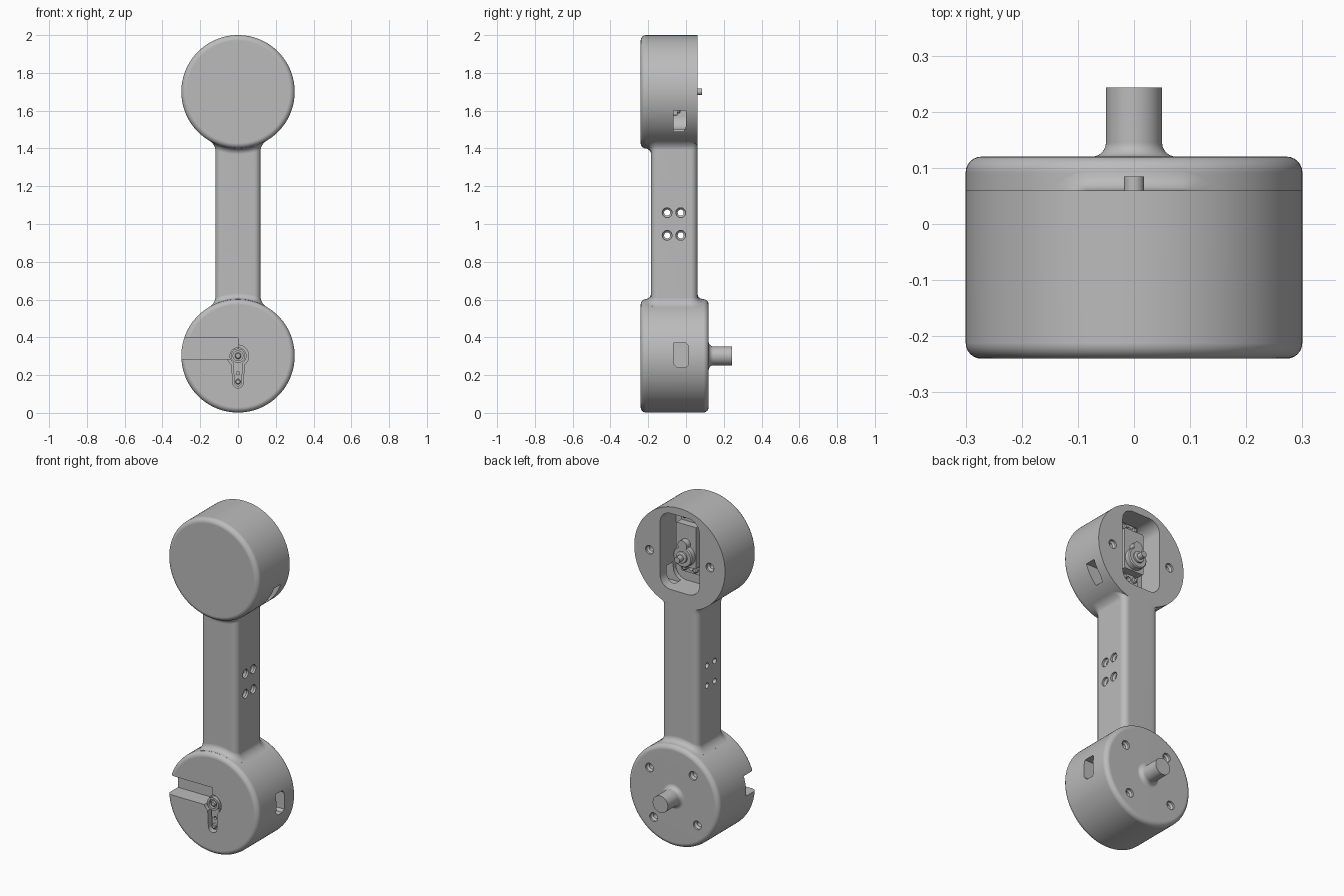
import bpy, bmesh
from math import sin, cos, pi, sqrt, radians
from mathutils import Vector

if "Cube" in bpy.data.objects:
    bpy.data.objects.remove(bpy.data.objects["Cube"])

grey = bpy.data.materials.new("plain grey")
grey.use_nodes = True
grey.diffuse_color = (0.5, 0.5, 0.5, 1)
grey.node_tree.nodes["Principled BSDF"].inputs["Base Color"].default_value = (0.5, 0.5, 0.5, 1)

R, LOW, TOP = 0.30, 0.302, 1.70      # drum radius and drum centre heights
FRONT, BACK = -0.24, 0.06


def loft(name, rings):
    """Skin a closed solid through rings of equal point count."""
    bm = bmesh.new()
    rows = [[bm.verts.new(p) for p in ring] for ring in rings]
    n = len(rows[0])
    for a, b in zip(rows, rows[1:]):
        for i in range(n):
            j = (i + 1) % n
            bm.faces.new((a[i], a[j], b[j], b[i]))
    bm.faces.new(rows[0])
    bm.faces.new(rows[-1])
    bmesh.ops.recalc_face_normals(bm, faces=bm.faces)
    mesh = bpy.data.meshes.new(name)
    bm.to_mesh(mesh)
    bm.free()
    mesh.materials.append(grey)
    obj = bpy.data.objects.new(name, mesh)
    bpy.context.scene.collection.objects.link(obj)
    return obj


def place(axis, a, b, d):
    return Vector((a, d, b)) if axis == "Y" else Vector((d, a, b))


def lathe(name, profile, a, b, axis="Y", segs=32):
    """Turn (radius, depth) pairs about an axis through (a, b)."""
    return loft(name, [[place(axis, a + r * cos(2 * pi * i / segs), b + r * sin(2 * pi * i / segs), d)
                        for i in range(segs)] for r, d in profile])


def prism(name, outline, d0, d1, axis="Y"):
    return loft(name, [[place(axis, a, b, d) for a, b in outline] for d in (d0, d1)])


def rounded_rect(a0, a1, b0, b1, r, segs=6, split=1):
    """Rounded rectangle; split divides the edges running along a."""
    pts = []
    corners = ((a1 - r, b1 - r), (a0 + r, b1 - r), (a0 + r, b0 + r), (a1 - r, b0 + r))
    for k, (ca, cb) in enumerate(corners):
        for i in range(segs + 1):
            t = (k + i / segs) * pi / 2
            pts.append((ca + r * cos(t), cb + r * sin(t)))
        if k % 2 == 0:
            na = corners[k + 1][0]
            pts += [(ca + (na - ca) * i / split, pts[-1][1]) for i in range(1, split)]
    return pts


def arc(r, d, fr, start, end, segs=6):
    """Quarter-round profile about (r, d)."""
    return [(r + fr * cos(radians(start + (end - start) * i / segs)),
             d + fr * sin(radians(start + (end - start) * i / segs))) for i in range(segs + 1)]


def keyhole(big, small):
    """Round head with a tapering arm below it."""
    pts = [(big * cos(radians(t)), LOW + big * sin(radians(t))) for t in range(-55, 236, 10)]
    return pts + [(small * cos(radians(t)), 0.16 + small * sin(radians(t))) for t in range(180, 361, 15)]


def cut(obj, cutters):
    for c in cutters:
        m = obj.modifiers.new("cut", "BOOLEAN")
        m.operation, m.solver, m.object = "DIFFERENCE", "EXACT", c
        c.hide_render = True
    bpy.context.view_layer.update()
    done = obj.evaluated_get(bpy.context.evaluated_depsgraph_get())
    mesh = bpy.data.meshes.new_from_object(done)
    obj.modifiers.clear()
    obj.data = mesh
    for c in cutters:
        bpy.data.objects.remove(c)


def screw_hole(a, b, surface, inward, axis="Y", mouth=0.026, depth=0.07):
    prof = [(mouth, -0.02), (mouth, 0.012), (0.016, 0.022), (0.016, depth)]
    return lathe("hole_cutter", [(r, surface + inward * d) for r, d in prof], a, b, axis, 24)


# Upper drum: rounded front rim, flat back with pocket, screw holes and side window
F = 0.028
upper_drum = lathe("upper_drum", arc(R - F, FRONT + F, F, -90, 0) + [(R, BACK)], 0, TOP, segs=128)
cut(upper_drum, [
    prism("pocket_cutter", rounded_rect(-0.13, 0.13, 1.50, 1.955, 0.07), -0.09, 0.1),
    prism("window_cutter", [(-0.065, 1.60), (0, 1.60), (0, 1.515), (-0.012, 1.49), (-0.065, 1.49)],
          0.08, 0.35, "X"),
    screw_hole(-0.2, TOP, BACK, -1), screw_hole(0.2, TOP, BACK, -1)])

# Lower drum with the filleted output shaft
B = 0.12
profile = arc(R - F, FRONT + F, F, -90, 0) + arc(R - F, B - F, F, 0, 90)
profile += arc(0.075, B + 0.025, 0.025, 270, 180) + [(0.05, 0.243)]
lower_drum = lathe("lower_drum", profile, 0, LOW, segs=128)
cutters = [prism("slot_cutter", [(-0.35, 0.285), (0, 0.285), (0, 0.40), (-0.35, 0.40)], -0.3, -0.14),
           prism("horn_cutter", keyhole(0.057, 0.028), -0.3, -0.19),
           prism("window_cutter", [(-0.065, 0.37), (0, 0.37), (0.012, 0.355), (0.012, 0.255),
                                   (0, 0.24), (-0.045, 0.24), (-0.065, 0.26)], 0.14, 0.35, "X")]
for k in range(4):
    t = radians(39.5 + 90 * k)
    cutters.append(screw_hole(0.205 * cos(t), LOW + 0.205 * sin(t), B, -1))
cut(lower_drum, cutters)


# Arm: rounded bar whose ends flare onto the drums
def arm_ring(centre, sign, h, flare, back_flare):
    pts = rounded_rect(-0.12 - flare, 0.12 + flare, -0.185 - flare, BACK + back_flare, 0.035 + flare, split=10)
    return [(x, y, centre + sign * (sqrt(R * R - x * x) + h)) for x, y in pts]


fillet = 0.032
steps = [(0, fillet)] + [(fillet * (1 - cos(t)), fillet * (1 - sin(t)))
                         for t in [radians(15 * i) for i in range(1, 7)]]
rings = [arm_ring(LOW, 1, -0.012, fillet, fillet)]
rings += [arm_ring(LOW, 1, h, f, f) for h, f in steps]
rings += [arm_ring(TOP, -1, h, f, 0) for h, f in reversed(steps)]
rings += [arm_ring(TOP, -1, -0.012, fillet, 0)]
arm = loft("arm", rings)
cutters = []
for y in (-0.1, -0.028):
    for z in (0.94, 1.06):
        cutters.append(screw_hole(y, z, 0.12, -1, "X", depth=0.2))
        cutters.append(lathe("bore_cutter", [(0.016, -0.2), (0.016, 0)], y, z, "X", 24))
cut(arm, cutters)

# Servo seated in the upper pocket
prism("servo_body", rounded_rect(-0.066, 0.066, 1.63, 1.88, 0.006, 2), -0.1, 0.0)
servo_ears = prism("servo_ears", rounded_rect(-0.064, 0.064, 1.575, 1.94, 0.008, 2), -0.075, -0.045)
cut(servo_ears, [lathe("ear_cutter", [(0.014, -0.2), (0.014, 0.1)], 0, z) for z in (1.602, 1.913)])
for z in (1.602, 1.913):
    for x in (-0.035, 0.035):
        lathe("ear_screw", [(0.016, -0.08), (0.016, -0.035), (0.01, -0.03)], x, z, segs=16)
lathe("servo_gearbox", [(0.062, -0.01), (0.062, 0.03), (0.056, 0.036)], 0, TOP)
lathe("servo_idler_cover", [(0.03, -0.01), (0.03, 0.036)], 0, 1.768)
lathe("servo_collar", [(0.034, 0.03), (0.034, 0.046), (0.028, 0.05)], 0, TOP)
lathe("servo_spline", [(0.018, 0.04), (0.018, 0.085)], 0, TOP, segs=20)

# Servo horn sunk into the lower drum
horn = prism("servo_horn", keyhole(0.045, 0.02), -0.2, -0.215)
cut(horn, [lathe("horn_hole_cutter", [(0.009, -0.3), (0.009, -0.1)], 0, z, segs=16) for z in (0.16, 0.21)])
hub = lathe("horn_hub", [(0.038, -0.2), (0.038, -0.238)], 0, LOW)
cut(hub, [lathe("hub_cutter", [(0.026, -0.3), (0.026, -0.222)], 0, LOW)])
lathe("horn_screw", [(0.017, -0.21), (0.017, -0.232), (0.012, -0.236)], 0, LOW, segs=20)
lathe("horn_tip_screw", [(0.014, -0.2), (0.014, -0.228), (0.01, -0.232)], 0, 0.165, segs=16)

# Smooth curved walls, keep edges crisp
for obj in bpy.context.scene.collection.objects:
    if obj.type == "MESH":
        obj.data.shade_smooth()
        obj.data.set_sharp_from_angle(angle=radians(32))
        normals = obj.modifiers.new("flat caps", "WEIGHTED_NORMAL")
        normals.keep_sharp = True
